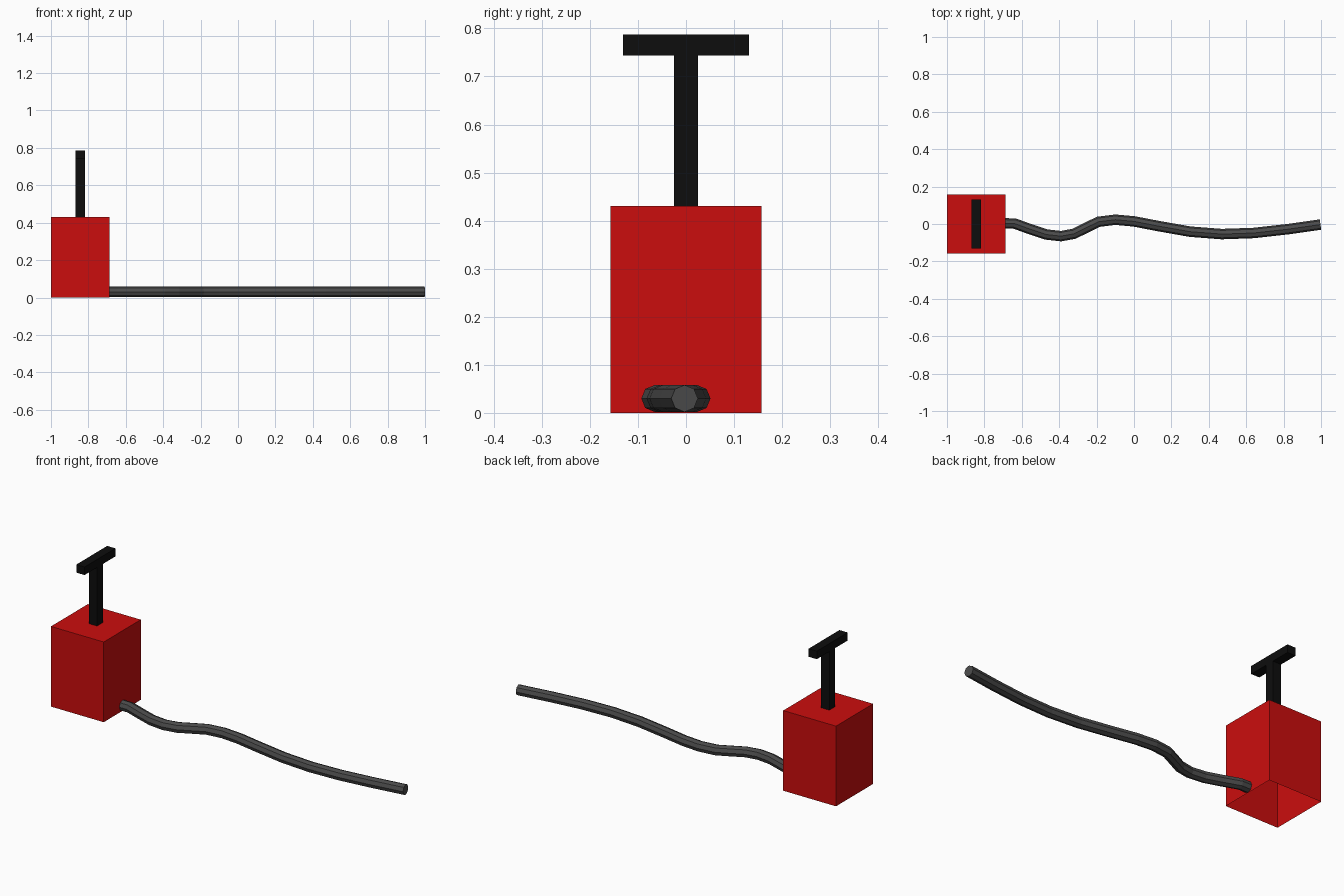
import bpy, bmesh, math
from mathutils import Vector

if "Cube" in bpy.data.objects:
    bpy.data.objects.remove(bpy.data.objects["Cube"])


def material(name, rgb):
    m = bpy.data.materials.new(name)
    m.diffuse_color = (*rgb, 1)
    m.use_nodes = True
    m.node_tree.nodes["Principled BSDF"].inputs["Base Color"].default_value = m.diffuse_color
    return m


RED = material("red_paint", (0.6, 0.004, 0.004))
BLACK = material("black_metal", (0.004, 0.004, 0.004))
RUBBER = material("dark_rubber", (0.07, 0.07, 0.07))


def finish(name, bm, mat):
    mesh = bpy.data.meshes.new(name)
    bm.to_mesh(mesh)
    bm.free()
    mesh.materials.append(mat)
    obj = bpy.data.objects.new(name, mesh)
    bpy.context.collection.objects.link(obj)
    return obj


def box(name, lo, hi, mat, open_bottom=False):
    bm = bmesh.new()
    bmesh.ops.create_cube(bm, size=1)
    for v in bm.verts:
        v.co = [h if c > 0 else l for c, l, h in zip(v.co, lo, hi)]
    bm.normal_update()
    if open_bottom:
        under = [f for f in bm.faces if f.normal.z < -0.5]
        bmesh.ops.delete(bm, geom=under, context='FACES_ONLY')
    return finish(name, bm, mat)


def tube(name, path, z, radius, sides, mat):
    pts = [Vector((x, y, z)) for x, y in path]
    bm = bmesh.new()
    rings = []
    for i, p in enumerate(pts):
        t = (pts[min(i + 1, len(pts) - 1)] - pts[max(i - 1, 0)]).normalized()
        side = Vector((-t.y, t.x, 0))
        rings.append([bm.verts.new(p + radius * (
            side * math.cos(math.tau * k / sides)
            + Vector((0, 0, math.sin(math.tau * k / sides)))))
            for k in range(sides)])
    for a, b in zip(rings, rings[1:]):
        for k in range(sides):
            n = (k + 1) % sides
            bm.faces.new((a[k], a[n], b[n], b[k]))
    bm.faces.new(rings[0])
    bm.faces.new(rings[-1])
    bmesh.ops.recalc_face_normals(bm, faces=bm.faces)
    return finish(name, bm, mat)


# Red housing, open underneath
box("housing", (-1, -0.157, 0), (-0.687, 0.157, 0.43), RED, open_bottom=True)

# T-shaped plunger
box("plunger_rod", (-0.868, -0.025, 0.43), (-0.819, 0.025, 0.744), BLACK)
box("plunger_grip", (-0.868, -0.131, 0.744), (-0.819, 0.131, 0.787), BLACK)

# Wavy eight-sided cable lying on the ground
PATH = [(-0.69, 0.003), (-0.64, 0.003), (-0.56, -0.026), (-0.47, -0.056),
        (-0.39, -0.065), (-0.32, -0.052), (-0.26, -0.022), (-0.19, 0.012),
        (-0.10, 0.023), (0.0, 0.014), (0.13, -0.011), (0.30, -0.041),
        (0.47, -0.054), (0.64, -0.048), (0.82, -0.028), (0.997, -0.003)]
tube("cable", PATH, 0.03, 0.028, 8, RUBBER)
